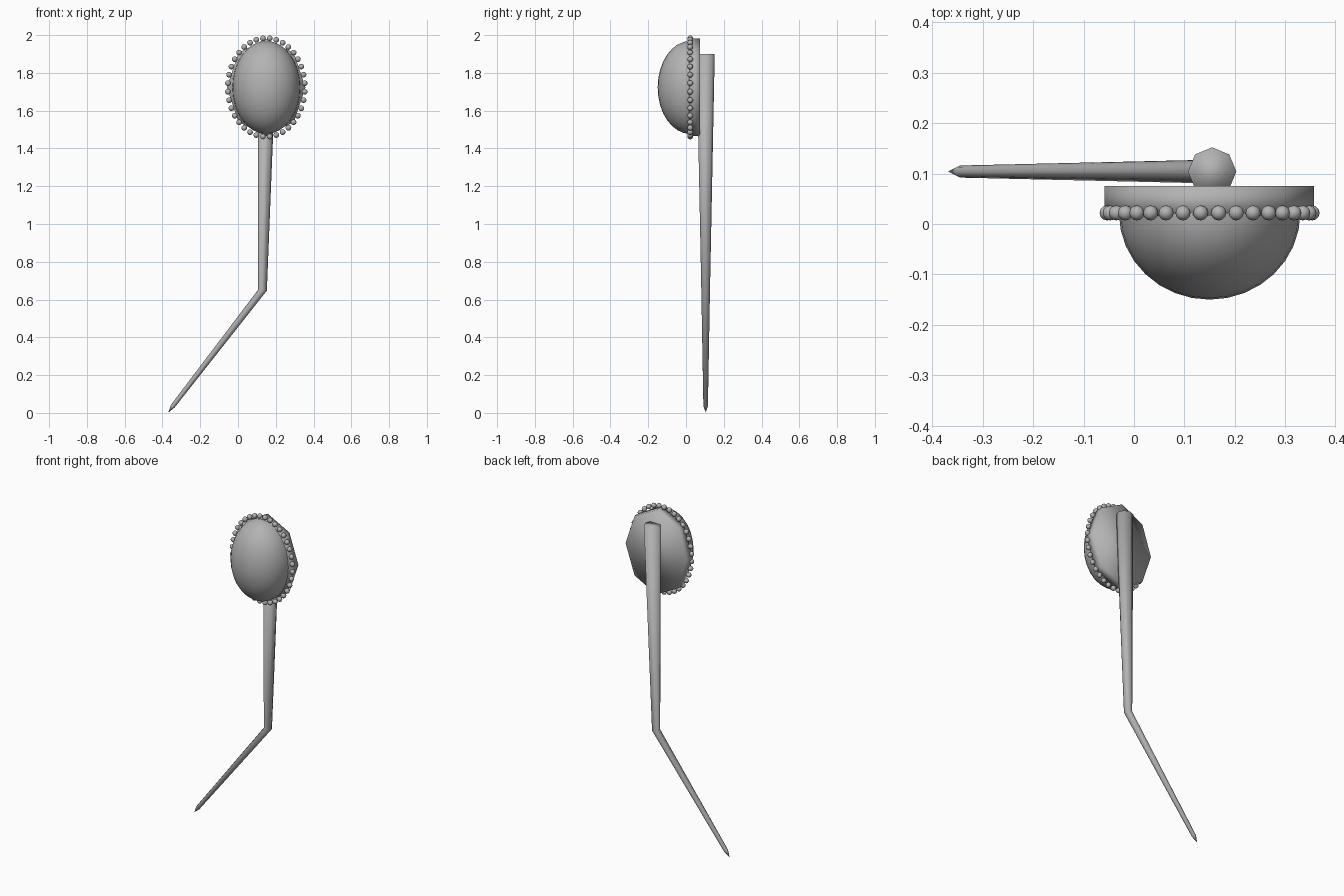
import bpy, bmesh, math
from mathutils import Matrix, Vector

if "Cube" in bpy.data.objects:
    bpy.data.objects.remove(bpy.data.objects["Cube"], do_unlink=True)

grey = bpy.data.materials.new("plain_grey")
grey.use_nodes = True
colour = (0.45, 0.45, 0.45, 1)
grey.diffuse_color = colour
grey.node_tree.nodes["Principled BSDF"].inputs["Base Color"].default_value = colour

HEAD = Vector((0.15, 0.022, 1.723))


def finish(name, bm):
    """Turn a bmesh into a smooth-shaded grey object."""
    bmesh.ops.recalc_face_normals(bm, faces=bm.faces)
    for face in bm.faces:
        face.smooth = True
    mesh = bpy.data.meshes.new(name)
    bm.to_mesh(mesh)
    bm.free()
    mesh.materials.append(grey)
    obj = bpy.data.objects.new(name, mesh)
    bpy.context.collection.objects.link(obj)
    return obj


# Domed oval front: the front half of an ellipsoid
bm = bmesh.new()
bmesh.ops.create_uvsphere(bm, u_segments=32, v_segments=16, radius=1)
bmesh.ops.bisect_plane(bm, geom=bm.verts[:] + bm.edges[:] + bm.faces[:],
                       plane_co=(0, 0, 0), plane_no=(0, 1, 0), clear_outer=True)
bmesh.ops.scale(bm, vec=(0.18, 0.172, 0.246), verts=bm.verts)
bmesh.ops.translate(bm, vec=HEAD, verts=bm.verts)
finish("dome", bm)

# Eight-sided oval plate behind the dome
bm = bmesh.new()
bmesh.ops.create_cone(bm, cap_ends=True, segments=8, radius1=1, radius2=1, depth=0.058,
                      matrix=Matrix.Rotation(math.pi / 2, 4, "X"))
bmesh.ops.scale(bm, vec=(0.208, 1, 0.258), verts=bm.verts)
bmesh.ops.translate(bm, vec=(0.149, 0.046, HEAD.z), verts=bm.verts)
finish("back_plate", bm)

# Ring of beads around the dome
bm = bmesh.new()
BEADS = 36
for i in range(BEADS):
    a = (i + 0.5) * math.tau / BEADS
    spot = HEAD + Vector((0.204 * math.cos(a), 0, 0.261 * math.sin(a)))
    bmesh.ops.create_uvsphere(bm, u_segments=12, v_segments=8, radius=0.015,
                              matrix=Matrix.Translation(spot))
finish("bead_ring", bm)

# Tapered, bent eight-sided pin: x, z, radius and ring tilt at each station
stations = [(0.155, 1.9, 0.048, 0), (0.13, 0.65, 0.023, 0.12), (-0.345, 0.036, 0.012, 0.66)]
bm = bmesh.new()
rings = []
for x, z, r, tilt in stations:
    ring = []
    for k in range(8):
        a = k * math.tau / 8
        u = r * math.cos(a)
        ring.append(bm.verts.new((x + u * math.cos(tilt), 0.104 + r * math.sin(a),
                                  z - u * math.sin(tilt))))
    rings.append(ring)
for lower, upper in zip(rings, rings[1:]):
    for k in range(8):
        n = (k + 1) % 8
        bm.faces.new((lower[k], lower[n], upper[n], upper[k]))
bm.faces.new(rings[0])
tip = bm.verts.new((-0.369, 0.104, 0.002))
for k in range(8):
    bm.faces.new((rings[-1][k], rings[-1][(k + 1) % 8], tip))
finish("bent_pin", bm)
